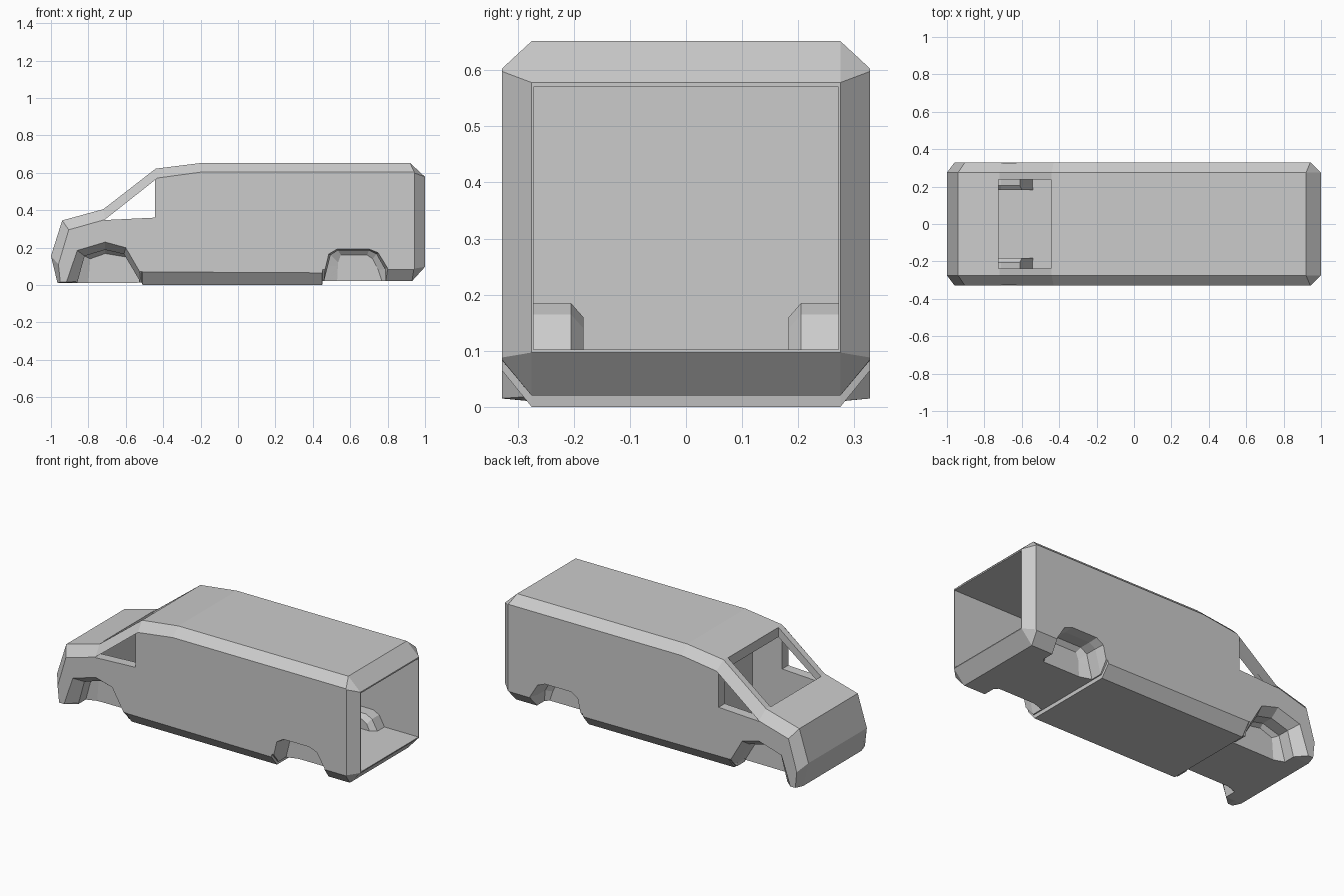
import bpy, bmesh

if "Cube" in bpy.data.objects:
    bpy.data.objects.remove(bpy.data.objects["Cube"])


def loft(name, rings, cap_start=True, cap_end=True, closed=True):
    """Join xz outlines placed at successive y positions."""
    bm = bmesh.new()
    loops = [[bm.verts.new((x, y, z)) for x, z in pts] for y, pts in rings]
    n = len(loops[0])
    for a, b in zip(loops, loops[1:]):
        for i in range(n if closed else n - 1):
            j = (i + 1) % n
            bm.faces.new((a[i], a[j], b[j], b[i]))
    if cap_start:
        bm.faces.new(loops[0][::-1])
    if cap_end:
        bm.faces.new(loops[-1])
    bmesh.ops.recalc_face_normals(bm, faces=bm.faces)
    me = bpy.data.meshes.new(name)
    bm.to_mesh(me)
    bm.free()
    ob = bpy.data.objects.new(name, me)
    bpy.context.collection.objects.link(ob)
    return ob


def prism(name, half_width, pts):
    return loft(name, [(-half_width, pts), (half_width, pts)])


def cut(target, cutter):
    cutter.hide_render = True
    mod = target.modifiers.new("cut", 'BOOLEAN')
    mod.operation = 'DIFFERENCE'
    mod.solver = 'EXACT'
    mod.object = cutter
    bpy.context.view_layer.objects.active = target
    bpy.ops.object.modifier_apply(modifier=mod.name)
    bpy.data.objects.remove(cutter)


# Van body: middle outline and slightly inset side outline make the bevelled shell
middle = [(-1, .155), (-.94, .345), (-.72, .405), (-.44, .622), (-.2, .652),
          (.92, .652), (1, .578), (1, .097), (.93, .02), (.8, .02), (.453, .02),
          (.45, 0), (-.51, 0), (-.515, .012), (-.92, .01), (-.965, .01)]
side = [(-.96, .11), (-.905, .295), (-.71, .35), (-.43, .572), (-.2, .603),
        (.942, .603), (.945, .598), (.945, .088), (.94, .084), (.8, .084), (.453, .083),
        (.45, .065), (-.51, .07), (-.515, .072), (-.92, .015), (-.95, .015)]
body = loft("van_body", [(-.328, side), (-.275, middle), (.275, middle), (.328, side)])

# Cargo space, open at the rear
cut(body, prism("cargo_space", .272, [(-.24, .102), (1.1, .102), (1.1, .57), (-.24, .57)]))
# Cab space in front of the bulkhead
cut(body, prism("cab_space", .27, [(-.725, .05), (-.25, .05), (-.25, .575),
                                   (-.44, .565), (-.725, .35)]))
# Windscreen and side window openings
cut(body, prism("windscreen_opening", .237, [(-.725, .3), (-.443, .5), (-.443, .8), (-.725, .8)]))
cut(body, prism("side_window_opening", .5, [(-.715, .347), (-.445, .36), (-.445, .56)]))

# Wheel arches: flared outer lip, tunnel, and smaller inner end
arches = {
    "front": ([(-.92, .01), (-.86, .185), (-.71, .23), (-.6, .2), (-.51, .045)],
              [(-.86, .01), (-.82, .155), (-.71, .188), (-.61, .165), (-.53, .03)],
              [(-.8, .01), (-.79, .14), (-.71, .168), (-.6, .15), (-.52, .015)]),
    "rear": ([(.45, .02), (.485, .165), (.53, .192), (.7, .192), (.75, .172), (.8, .09), (.802, .02)],
             [(.46, .02), (.495, .16), (.535, .185), (.7, .185), (.74, .165), (.785, .085), (.79, .02)],
             [(.53, .02), (.535, .12), (.55, .16), (.69, .16), (.72, .14), (.75, .08), (.77, .02)]),
}
for label, (outer, tunnel, inner) in arches.items():
    for s, hand in ((-1, "near"), (1, "far")):
        rings = [(s * .329, outer), (s * .275, tunnel), (s * .205, tunnel), (s * .183, inner)]

        def dropped(p):
            return [(p[0][0], -.05)] + p + [(p[-1][0], -.05)]
        rings_cut = [(s * .36, dropped(outer))] + [(y, dropped(p)) for y, p in rings]
        cut(body, loft("arch_cutter", rings_cut))
        # Liner closes the arch off from the interior
        loft(f"{label}_wheel_well_{hand}", rings[1:], cap_start=False, closed=False)
